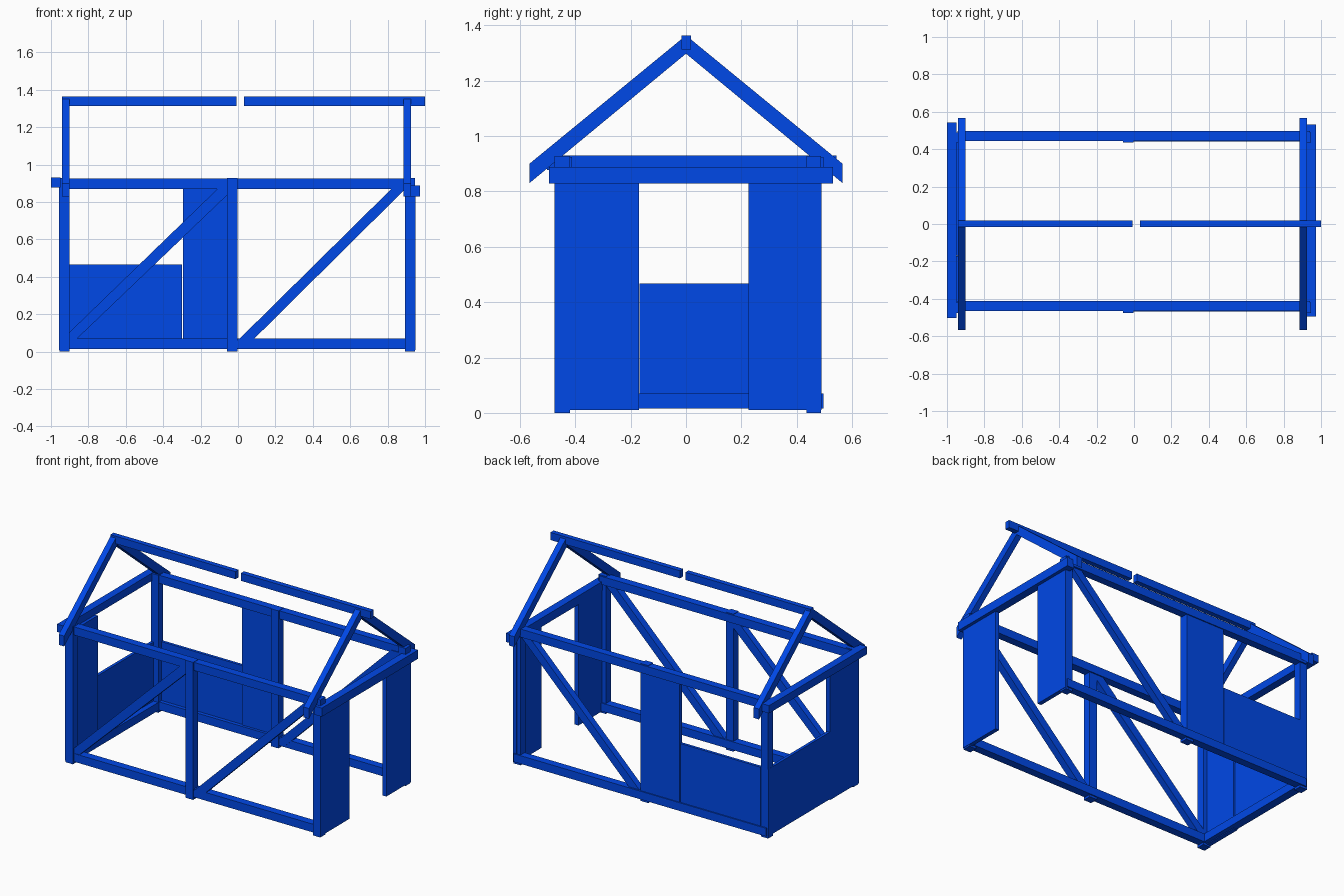
import bpy
import bmesh
from mathutils import Vector

cube = bpy.data.objects.get("Cube")
if cube:
    bpy.data.objects.remove(cube, do_unlink=True)

blue = bpy.data.materials.new("frame blue")
blue.use_nodes = True
BLUE = (0.0, 0.065, 0.8, 1)
blue.diffuse_color = BLUE
blue.node_tree.nodes["Principled BSDF"].inputs["Base Color"].default_value = BLUE


def prism(name, profile, axis, lo, hi):
    """Extrude a 2D profile along x (profile is y,z) or y (profile is x,z)."""
    bm = bmesh.new()
    place = (lambda p: (lo, *p)) if axis == "x" else (lambda p: (p[0], lo, p[1]))
    face = bm.faces.new([bm.verts.new(place(p)) for p in profile])
    ext = bmesh.ops.extrude_face_region(bm, geom=[face])
    step = Vector((hi - lo, 0, 0)) if axis == "x" else Vector((0, hi - lo, 0))
    moved = [v for v in ext["geom"] if isinstance(v, bmesh.types.BMVert)]
    bmesh.ops.translate(bm, verts=moved, vec=step)
    bmesh.ops.recalc_face_normals(bm, faces=bm.faces)
    mesh = bpy.data.meshes.new(name)
    bm.to_mesh(mesh)
    bm.free()
    mesh.materials.append(blue)
    bpy.context.collection.objects.link(bpy.data.objects.new(name, mesh))


def box(name, x, y, z):
    prism(name, [(x[0], z[0]), (x[1], z[0]), (x[1], z[1]), (x[0], z[1])], "y", *y)


POST_X = {"left": (0.893, 0.947), "middle": (-0.06, -0.003), "right": (-0.955, -0.9)}
POST_Y = {"front": (-0.475, -0.42), "back": (0.435, 0.488)}
BEAM_Y = {"front": (-0.466, -0.412), "back": (0.445, 0.497)}

# Posts and long beams of the two side walls
for wall in ("front", "back"):
    for side, x in POST_X.items():
        box(f"{wall}_{side}_post", x, POST_Y[wall], (0, 0.928))
    box(f"{wall}_bottom_beam", (-0.945, 0.94), BEAM_Y[wall], (0.015, 0.07))
    box(f"{wall}_top_beam", (-0.945, 0.94), BEAM_Y[wall], (0.87, 0.925))

# Cross beams at the two ends
box("right_top_cross_beam", (-1, -0.948), (-0.502, 0.543), (0.878, 0.93))
box("left_top_cross_beam", (0.918, 0.972), (-0.495, 0.532), (0.829, 0.888))
box("right_bottom_cross_beam", (-0.945, -0.9), (-0.42, 0.44), (0.015, 0.07))

# Diagonal braces
LONG_BRACE = [(-0.003, 0.02), (0.037, 0.02), (0.91, 0.885), (0.835, 0.885), (-0.003, 0.058)]
SHORT_BRACE = [(-0.9, 0.07), (-0.86, 0.07), (-0.06, 0.835), (-0.06, 0.87), (-0.11, 0.87), (-0.9, 0.105)]
prism("front_left_brace", LONG_BRACE, "y", -0.468, -0.42)
prism("front_right_brace", SHORT_BRACE, "y", -0.463, -0.42)
prism("back_left_brace", LONG_BRACE, "y", 0.44, 0.485)

# Wall panels
box("back_tall_panel", (-0.295, -0.005), (0.463, 0.49), (0.02, 0.872))
box("back_low_panel", (-0.9, -0.3), (0.47, 0.489), (0.02, 0.467))
box("right_tall_panel", (-0.958, -0.928), (-0.475, -0.17), (0.01, 0.88))
box("right_low_panel", (-0.956, -0.936), (-0.168, 0.488), (0.015, 0.468))
box("left_front_panel", (0.922, 0.95), (-0.475, -0.17), (0.01, 0.87))
box("left_back_panel", (0.922, 0.95), (0.225, 0.489), (0.01, 0.87))

# Rafters with plumb-cut ends
for end, x in (("right", (-0.942, -0.902)), ("left", (0.886, 0.926))):
    for wall, s in (("front", -1), ("back", 1)):
        profile = [(s * 0.566, 0.83), (s * 0.566, 0.9), (0, 1.364), (0, 1.298)]
        prism(f"{end}_{wall}_rafter", profile, "x", *x)

# Split ridge beam
box("right_ridge_beam", (-0.942, -0.008), (-0.016, 0.018), (1.313, 1.364))
box("left_ridge_beam", (0.032, 1), (-0.016, 0.018), (1.313, 1.364))
